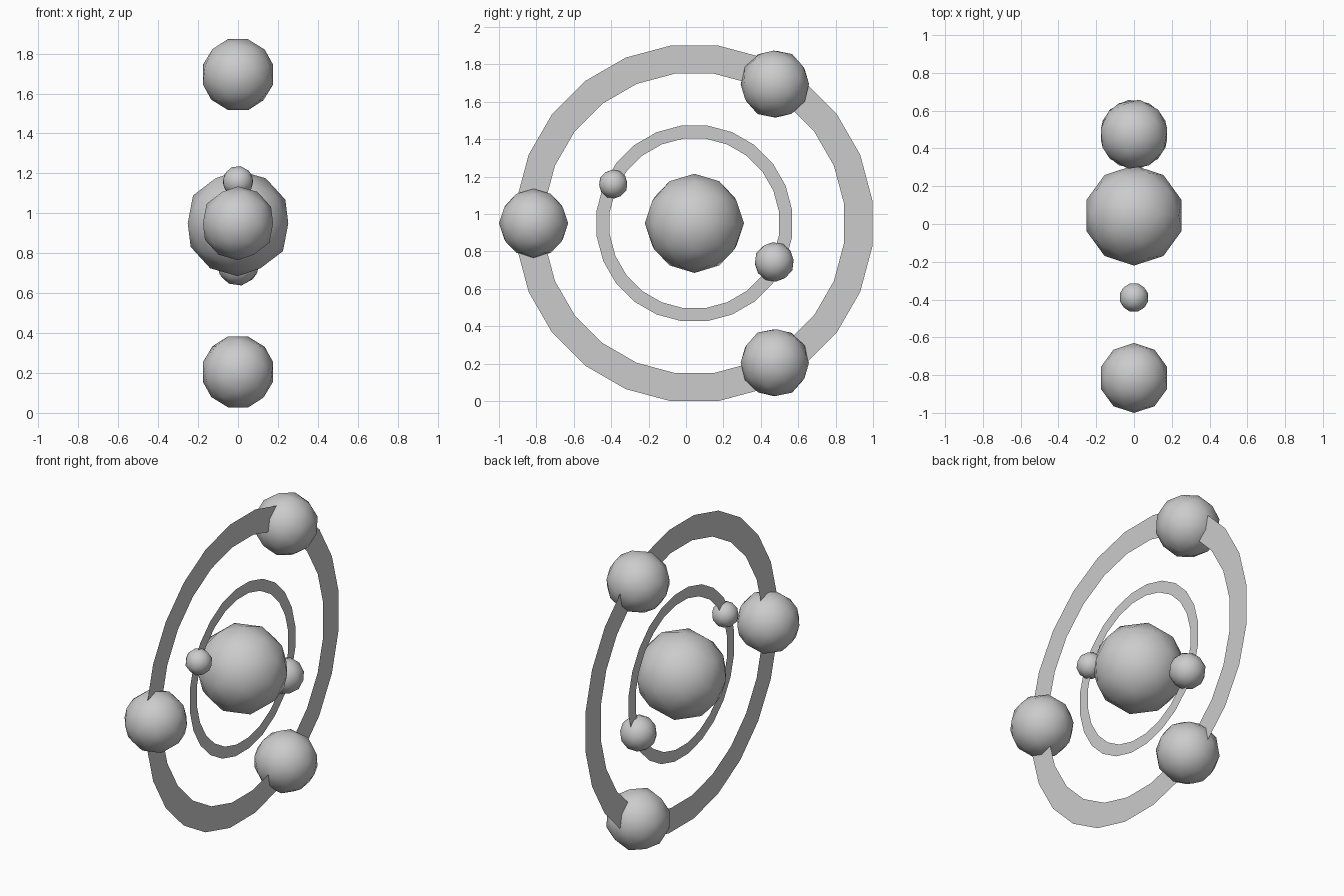
import bpy, bmesh
from math import cos, sin, pi, radians
from mathutils import Vector

if "Cube" in bpy.data.objects:
    bpy.data.objects.remove(bpy.data.objects["Cube"])

CENTRE = Vector((0, 0.045, 0.95))
SIDES = 24


def ring(name, outer, inner):
    """Flat paper-thin ring in the YZ plane; radii measured to the flat sides."""
    bm = bmesh.new()
    k = cos(pi / SIDES)
    loops = []
    for r in (outer / k, inner / k):
        loops.append([bm.verts.new((0, r * cos(2 * pi * (i + 0.5) / SIDES),
                                    r * sin(2 * pi * (i + 0.5) / SIDES)))
                      for i in range(SIDES)])
    o, n = loops
    for i in range(SIDES):
        j = (i + 1) % SIDES
        bm.faces.new((o[i], o[j], n[j], n[i]))
    mesh = bpy.data.meshes.new(name)
    bm.to_mesh(mesh)
    bm.free()
    ob = bpy.data.objects.new(name, mesh)
    ob.location = CENTRE
    bpy.context.collection.objects.link(ob)


def ball(name, size, orbit=0.0, angle=180.0):
    """Smooth low-poly ball on an orbit, turned with its orbit angle."""
    a = radians(angle)
    pos = CENTRE + Vector((0, orbit * cos(a), orbit * sin(a)))
    bpy.ops.mesh.primitive_ico_sphere_add(subdivisions=2, radius=size, location=pos,
                                          rotation=(a - pi, 0, 0))
    bpy.context.object.name = name
    bpy.ops.object.shade_smooth()


# Core
ball("core", 0.265)

# Orbit rings
ring("outer_ring", 0.951, 0.80)
ring("inner_ring", 0.523, 0.453)

# Three large balls on the outer ring
for i in range(3):
    ball(f"outer_ball_{i + 1}", 0.185, 0.86, 180 + 120 * i)

# Two small balls on the inner ring
ball("inner_ball_small", 0.078, 0.482, 154.2)
ball("inner_ball_medium", 0.107, 0.474, -25.8)
